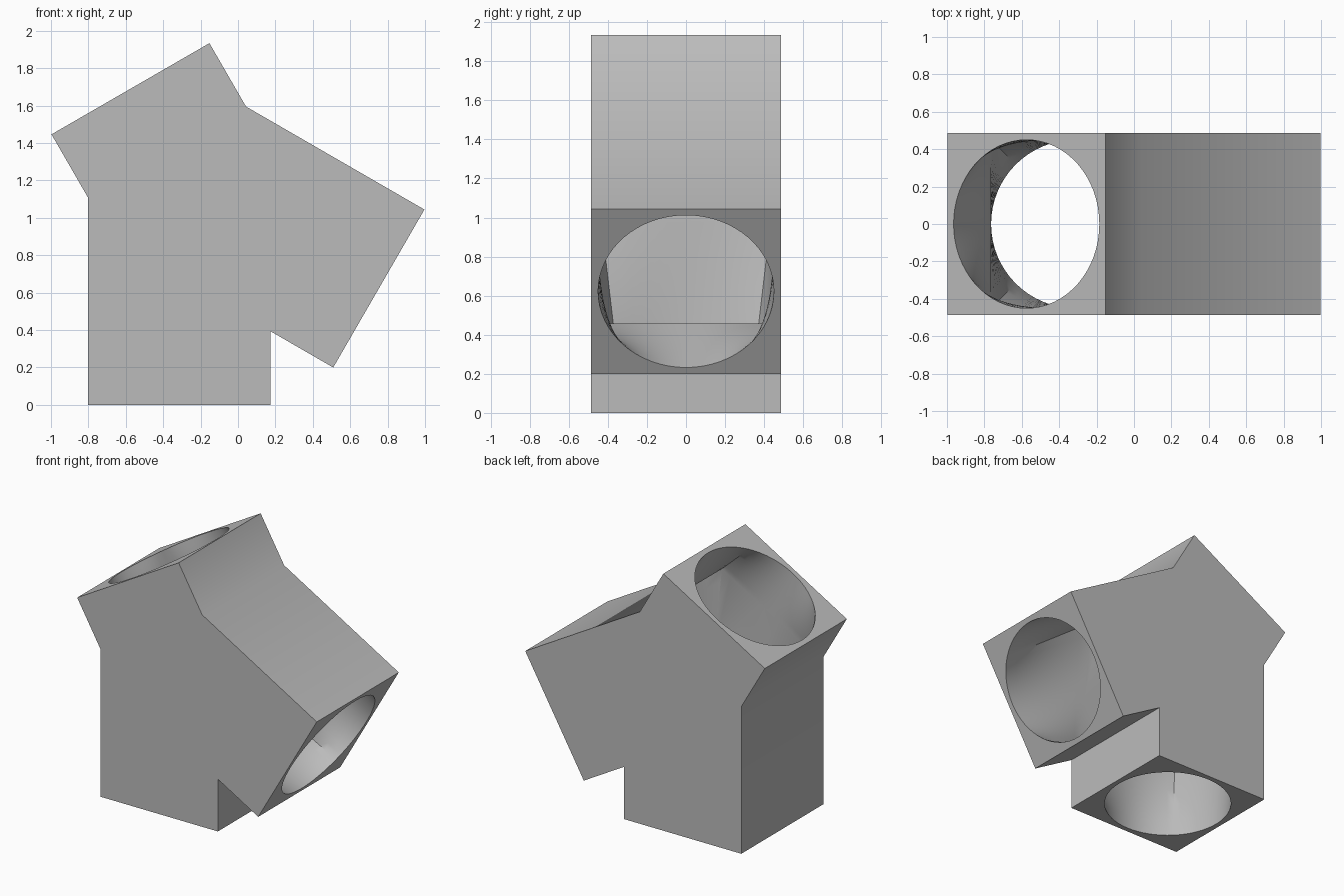
import bpy, bmesh, math
from mathutils import Vector

cube = bpy.data.objects.get("Cube")
if cube:
    bpy.data.objects.remove(cube, do_unlink=True)

HUB = Vector((-0.314, 0, 1.238))    # where the three arm axes meet
HALF = 0.4875                       # half width of the square arms
BORE = 0.45                         # bore radius and half width of the inner chamber
SEGMENTS, STEPS = 64, 8
DEPTH = Vector((0, 1, 0))


def direction(degrees):
    a = math.radians(degrees)
    return Vector((math.cos(a), 0, math.sin(a)))


# Arms in order around the hub: axis and length
arms = [(direction(-90), 1.238), (direction(-30), 1.232), (direction(120), 0.522)]


def joint(i, half):
    """Corner where the walls of arm i and the next arm meet."""
    a, b = arms[i % 3][0], arms[(i + 1) % 3][0]
    return HUB + (a + b) * half / a.cross(b).length


bm = bmesh.new()


def face(points):
    return bm.faces.new([bm.verts.new(p) for p in points])


# Outer shell: one profile extruded through the depth
profile = []
for i, (axis, length) in enumerate(arms):
    side = axis.cross(DEPTH)
    if side.dot(joint(i, HALF) - HUB) < 0:
        side = -side
    end = HUB + axis * length
    profile += [end - side * HALF, end + side * HALF, joint(i, HALF)]
for s in (-1, 1):
    face([p + DEPTH * HALF * s for p in profile])
for k, p in enumerate(profile):
    if k % 3:                       # the open arm ends are built below
        q = profile[(k + 1) % 9]
        face([p - DEPTH * HALF, q - DEPTH * HALF, q + DEPTH * HALF, p + DEPTH * HALF])

# Arm ends and bores, each blending from a round mouth to the square chamber
for i, (axis, length) in enumerate(arms):
    start, stop = profile[3 * i], profile[3 * i + 1]
    end = (start + stop) / 2
    side = (stop - start).normalized()
    near, far = joint(i + 2, BORE), joint(i, BORE)
    rings = [[] for _ in range(STEPS + 1)]
    for n in range(SEGMENTS):
        a = 2 * math.pi * n / SEGMENTS
        c, s = math.cos(a), math.sin(a)
        m = max(abs(c), abs(s))
        mouth = end + (side * c + DEPTH * s) * BORE
        inner = near.lerp(far, (c / m + 1) / 2) + DEPTH * BORE * s / m
        for k, ring in enumerate(rings):
            ring.append(mouth.lerp(inner, k / STEPS))
    for r0, r1 in zip(rings, rings[1:]):
        for n in range(SEGMENTS):
            m = (n + 1) % SEGMENTS
            face([r0[n], r0[m], r1[m], r1[n]])
    # Flat rim in four pieces around the mouth
    quarter = SEGMENTS // 4
    corners = [end + (side * x + DEPTH * y) * HALF
               for x, y in ((1, 1), (-1, 1), (-1, -1), (1, -1))]
    for q in range(4):
        first = quarter // 2 + q * quarter
        arc = [rings[0][(first + n) % SEGMENTS] for n in range(quarter + 1)]
        face([corners[(q + 1) % 4], corners[q]] + arc)

# Weld, then close the flat front and back of the chamber
bmesh.ops.remove_doubles(bm, verts=bm.verts[:], dist=0.0005)
bmesh.ops.holes_fill(bm, edges=[e for e in bm.edges if e.is_boundary], sides=0)
bmesh.ops.recalc_face_normals(bm, faces=bm.faces[:])

mesh = bpy.data.meshes.new("pipe_junction")
bm.to_mesh(mesh)
bm.free()
body = bpy.data.objects.new("pipe_junction", mesh)
bpy.context.collection.objects.link(body)

# Material
grey = bpy.data.materials.new("plain grey")
grey.use_nodes = True
color = (0.5, 0.5, 0.5, 1)
grey.diffuse_color = color
grey.node_tree.nodes["Principled BSDF"].inputs["Base Color"].default_value = color
mesh.materials.append(grey)

# Smooth bores with sharp corners
bpy.ops.object.select_all(action="DESELECT")
body.select_set(True)
bpy.context.view_layer.objects.active = body
bpy.ops.object.shade_smooth_by_angle(angle=math.radians(35))
